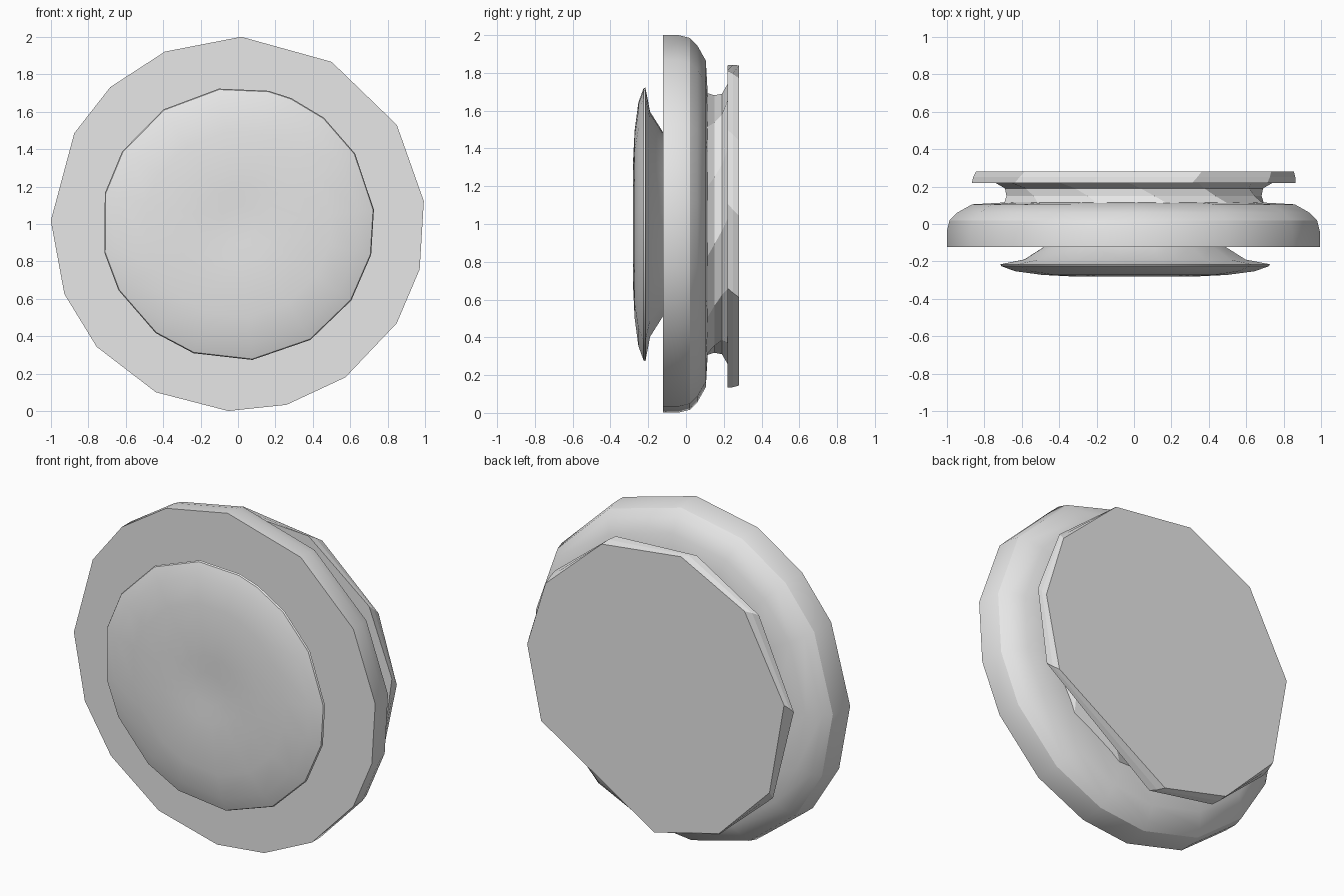
import bpy
import bmesh
from math import radians, cos, sin
from mathutils import Vector

if "Cube" in bpy.data.objects:
    bpy.data.objects.remove(bpy.data.objects["Cube"], do_unlink=True)

gray = bpy.data.materials.new("light gray")
gray.use_nodes = True
COLOR = (0.8, 0.8, 0.8, 1)
gray.diffuse_color = COLOR
gray.node_tree.nodes["Principled BSDF"].inputs["Base Color"].default_value = COLOR


def turned(name, profile, angles, twist=0, smooth=30):
    """Sweep a (radius, y) profile around the y axis, with corners at the given
    angles; each profile step may twist the corners a little."""
    bm = bmesh.new()
    rings = []
    for step, (r, y) in enumerate(profile):
        turn = [radians(a + twist * step) for a in angles]
        rings.append([bm.verts.new((r * cos(t), y, 1 + r * sin(t))) for t in turn])
    n = len(angles)
    for a, b in zip(rings, rings[1:]):
        for i in range(n):
            j = (i + 1) % n
            bm.faces.new((a[i], a[j], b[j], b[i]))
    bm.faces.new(rings[0])
    bm.faces.new(rings[-1])
    bmesh.ops.recalc_face_normals(bm, faces=bm.faces)
    mesh = bpy.data.meshes.new(name)
    bm.to_mesh(mesh)
    bm.free()
    mesh.materials.append(gray)
    obj = bpy.data.objects.new(name, mesh)
    bpy.context.collection.objects.link(obj)
    bpy.ops.object.select_all(action="DESELECT")
    obj.select_set(True)
    bpy.context.view_layer.objects.active = obj
    if smooth:
        bpy.ops.object.shade_smooth_by_angle(angle=radians(smooth))
    return obj


# irregular corner spacing of each disc
ring_angles = [-158, -139, -116, -93, -75, -55, -32, -14, 7, 32, 60, 89, 113, 133, 151, 179]
cap_angles = [-168, -151, -127, -109, -84, -58, -34, -13, 6, 31, 51, 67, 77, 98, 123, 148, 167]
plate_angles = [-147, -115, -85, -23, 7, 35, 69, 105, 137, 175]
neck_angles = [15 + 30 * i for i in range(12)]

# front button: flared stem, thin rim and shallow dome with a dimple
turned("front_cap",
       [(0.48, -0.115), (0.60, -0.19), (0.73, -0.215), (0.725, -0.225), (0.65, -0.252),
        (0.5, -0.272), (0.34, -0.28), (0.2, -0.28), (0.1, -0.273)], cap_angles)

# large ring: flat front, rounded toward the back
turned("main_ring",
       [(1.0, -0.122), (1.0, -0.04), (0.985, 0.02), (0.945, 0.06), (0.865, 0.105),
        (0.69, 0.115)], ring_angles)

# waist between the ring and the back plate
turned("back_neck", [(0.72, 0.105), (0.69, 0.15), (0.69, 0.19), (0.75, 0.225)],
       neck_angles, twist=6, smooth=0)

# flat back plate
turned("back_plate", [(0.87, 0.22), (0.865, 0.25), (0.855, 0.28)], plate_angles,
       twist=-2, smooth=0)
